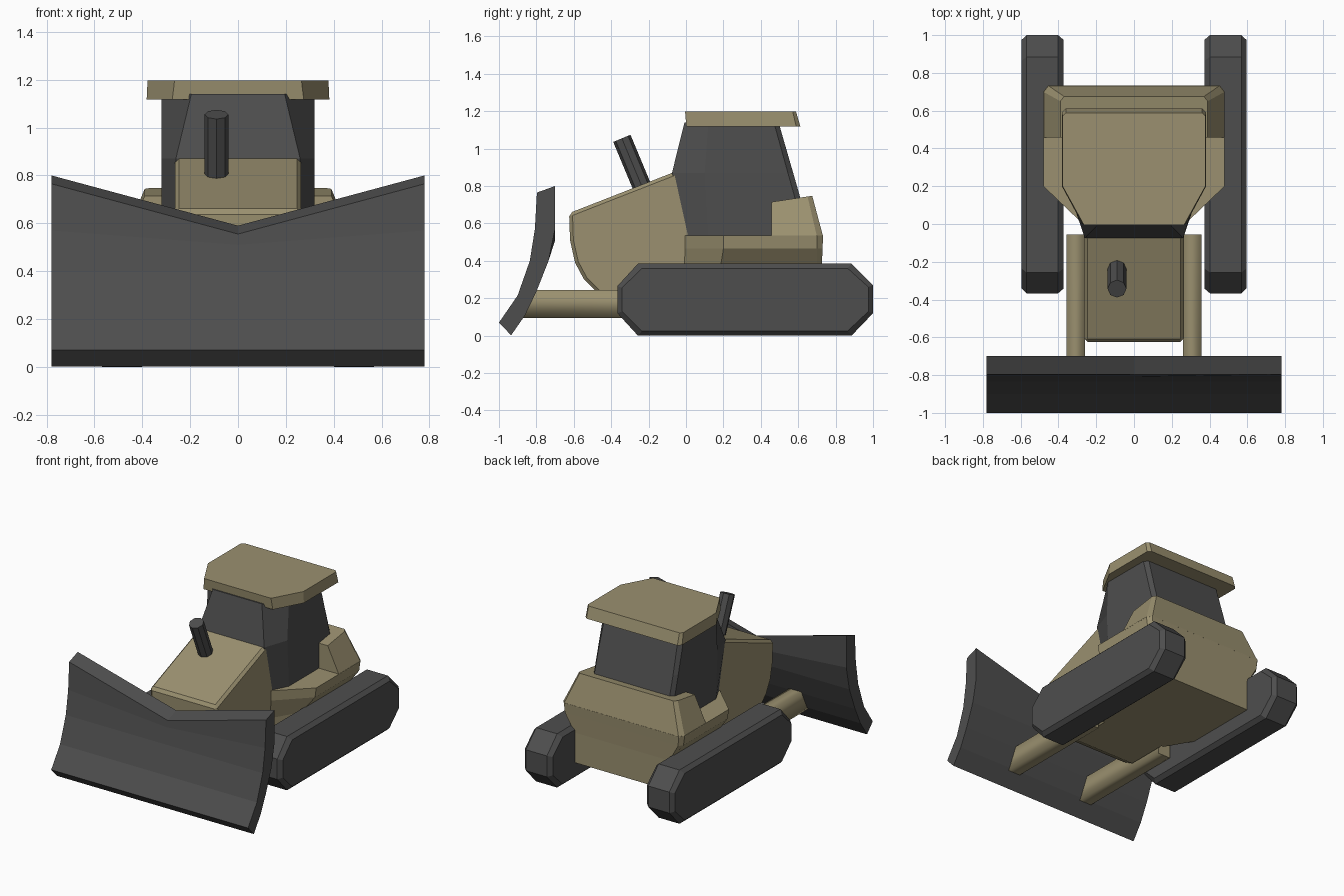
import bpy, bmesh, math
from mathutils import Vector

if "Cube" in bpy.data.objects:
    bpy.data.objects.remove(bpy.data.objects["Cube"])


def material(name, rgb):
    m = bpy.data.materials.new(name)
    m.diffuse_color = (*rgb, 1)
    m.use_nodes = True
    m.node_tree.nodes["Principled BSDF"].inputs["Base Color"].default_value = m.diffuse_color
    return m


TAN = material("tan_paint", (0.325, 0.28, 0.16))
DARK = material("dark_grey", (0.076, 0.076, 0.076))


def loft(name, rings, mat, bevel=0.0):
    """Closed solid through rings with equal point counts."""
    bm = bmesh.new()
    rows = [[bm.verts.new(p) for p in r] for r in rings]
    n = len(rows[0])
    for a, b in zip(rows, rows[1:]):
        for i in range(n):
            j = (i + 1) % n
            bm.faces.new((a[i], a[j], b[j], b[i]))
    bm.faces.new(rows[0])
    bm.faces.new(rows[-1])
    bmesh.ops.recalc_face_normals(bm, faces=bm.faces)
    me = bpy.data.meshes.new(name)
    bm.to_mesh(me)
    bm.free()
    me.materials.append(mat)
    ob = bpy.data.objects.new(name, me)
    bpy.context.collection.objects.link(ob)
    if bevel:
        mod = ob.modifiers.new("bevel", 'BEVEL')
        mod.width = bevel
        mod.segments = 1
        mod.limit_method = 'ANGLE'
        mod.angle_limit = math.radians(60)
    return ob


def plan(half, z):
    """Symmetric horizontal ring from its right-hand half."""
    return [(x, y, z) for x, y in half] + [(-x, y, z) for x, y in reversed(half)]


def side(profile, x):
    return [(x, y, z) for y, z in profile]


# tracks: chamfered octagonal loops
track = [(-.367, .265), (-.257, .385), (.885, .385), (1, .27),
         (1, .12), (.885, 0), (-.257, 0), (-.367, .12)]


def inset(pts, d):
    cy, cz, hy, hz = .3165, .1925, .6835, .1925
    return [(cy + (y - cy) * (hy - d) / hy, cz + (z - cz) * (hz - d) / hz) for y, z in pts]


for s, label in ((1, "right"), (-1, "left")):
    small = inset(track, .025)
    loft("track_" + label, [side(small, s * .373), side(track, s * .402),
                            side(track, s * .568), side(small, s * .595)], DARK)

    # push arms, ends slanted to meet the blade
    arm = loft("push_arm_" + label,
               [[(s * x, y if y > -.5 else (-.88 if z < .15 else -.81), z)
                 for x, z in ((.26, .095), (.357, .095), (.357, .245), (.26, .245))]
                for y in (-.84, -.055)], TAN)
    arm.data.polygons.foreach_set("use_smooth", [abs(p.normal.y) < .5
                                                 for p in arm.data.polygons])

# blade: curved plate with a V-shaped top edge
blade = [(-1, .07), (-.90, .215), (-.835, .40), (-.808, .57), (-.797, .765), (-.70, .80),
         (-.70, .57), (-.735, .40), (-.80, .235), (-.86, .11), (-.935, .002)]
low = {.765: .555, .80: .59, .57: .51}
middle = [(y, low.get(z, z)) for y, z in blade]
loft("blade", [side(blade, -.78), side(middle, 0), side(blade, .78)], DARK)

# hood with a rounded nose
hood = [(-.625, .655), (-.62, .51), (-.593, .39), (-.545, .30), (-.48, .235), (-.40, .175),
        (-.31, .125), (.05, .125), (.05, .90), (-.07, .872)]
loft("hood", [side(hood, -.264), side(hood, .264)], TAN, .018)

# rear body with flared fenders
inner = [(.262, -.01), (.375, .18), (.375, .70), (.375, .725)]
outer = [(.265, -.005), (.48, .2), (.48, .70), (.455, .733)]
lip = [(.265, -.005), (.47, .2), (.47, .70), (.448, .73)]
loft("rear_body", [plan(inner, .125), plan(inner, .34),
                   plan(lip, .465), plan(outer, .535)], TAN)

# raised rear block behind the cab
base = plan([(.48, .458), (.48, .70), (.455, .733)], .53)
top = [(.39, .458, .715), (.39, .65, .744), (.37, .675, .747)]
loft("rear_block", [base, top + [(-x, y, z) for x, y, z in reversed(top)]], TAN)

# cab
loft("cab", [plan([(.26, 0), (.32, .12), (.32, .64), (.30, .671)], .53),
             plan([(.26, -.075), (.32, .1), (.32, .545), (.298, .573)], .87),
             plan([(.195, -.008), (.32, .12), (.318, .47), (.29, .495)], 1.14)], DARK)

# roof
loft("roof", [plan([(.275, .002), (.382, .2), (.382, .59), (.36, .612)], 1.117),
              plan([(.265, -.005), (.378, .2), (.378, .57), (.36, .588)], 1.198)], TAN)

# exhaust pipe
a, b = Vector((-.09, -.22, .76)), Vector((-.09, -.343, 1.055))
bpy.ops.mesh.primitive_cylinder_add(vertices=8, radius=.05, depth=(b - a).length,
                                    location=(a + b) / 2,
                                    rotation=(b - a).to_track_quat('Z', 'Y').to_euler())
pipe = bpy.context.object
pipe.name = "exhaust_pipe"
pipe.data.materials.append(DARK)
